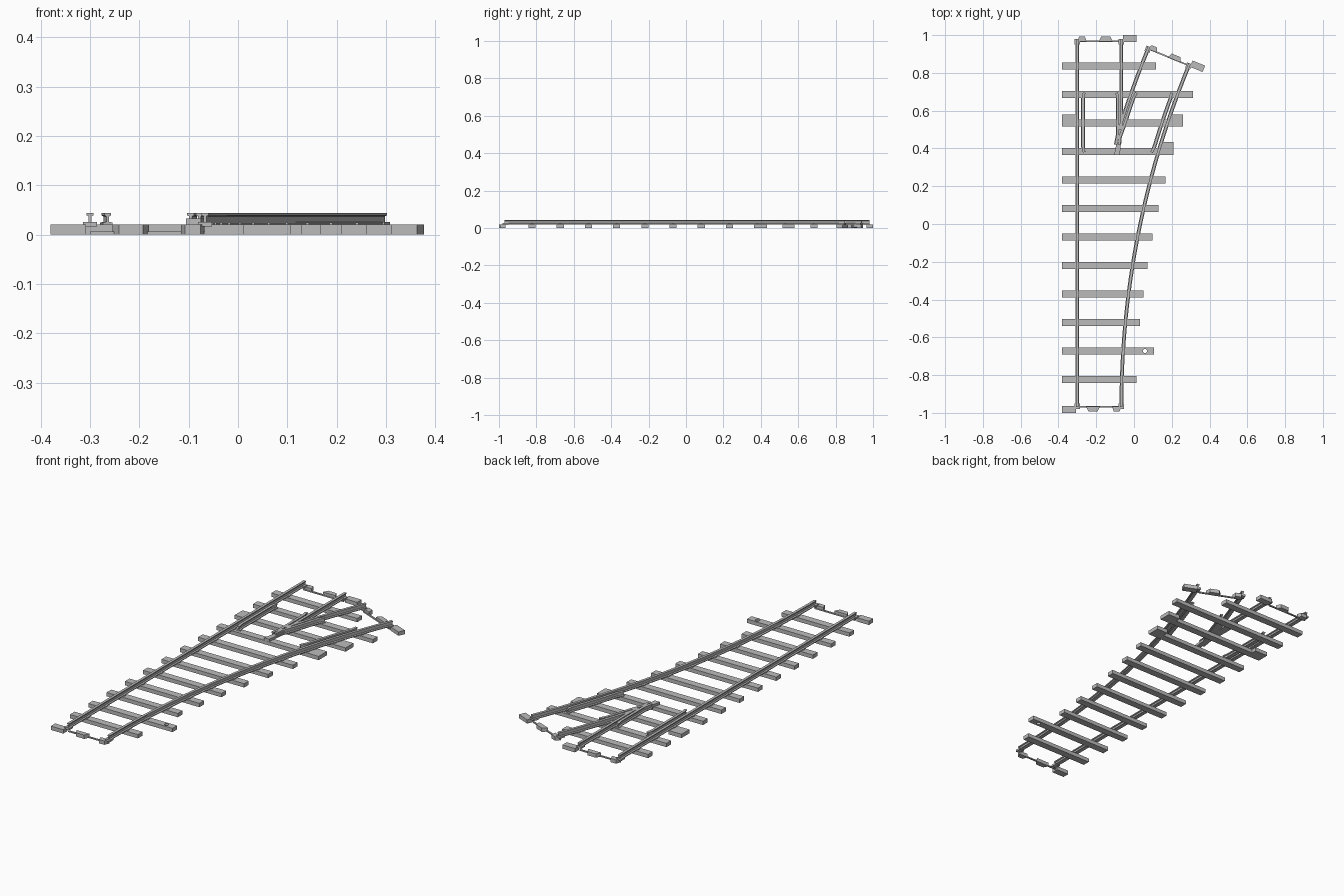
import bpy, bmesh, math
from mathutils import Matrix, Vector

cube = bpy.data.objects.get("Cube")
if cube:
    bpy.data.objects.remove(cube, do_unlink=True)

grey = bpy.data.materials.new("Mid grey")
grey.use_nodes = True
COLOUR = (0.5, 0.5, 0.5, 1)
grey.diffuse_color = COLOUR
grey.node_tree.nodes["Principled BSDF"].inputs["Base Color"].default_value = COLOUR

GAUGE = 0.233
LEFT_X = -0.30
RIGHT_X = LEFT_X + GAUGE
START, END = -0.97, 0.98
TIE_H = 0.02
TURN = math.radians(22.5)
RADIUS = 4.756
CENTRE = Vector((RIGHT_X + RADIUS, START))


def make(name, bm):
    bmesh.ops.recalc_face_normals(bm, faces=bm.faces)
    mesh = bpy.data.meshes.new(name)
    bm.to_mesh(mesh)
    bm.free()
    mesh.materials.append(grey)
    ob = bpy.data.objects.new(name, mesh)
    bpy.context.collection.objects.link(ob)
    return ob


def prism(name, outline, z0, z1, frame=Matrix()):
    """Extrude a plan outline upward, placed by a frame."""
    bm = bmesh.new()
    face = bm.faces.new([bm.verts.new((x, y, z0)) for x, y in outline])
    top = bmesh.ops.extrude_face_region(bm, geom=[face])["geom"]
    bmesh.ops.translate(bm, vec=(0, 0, z1 - z0),
                        verts=[v for v in top if isinstance(v, bmesh.types.BMVert)])
    bm.transform(frame)
    return make(name, bm)


def box(name, x0, x1, y0, y1, z0, z1, frame=Matrix()):
    return prism(name, [(x0, y0), (x1, y0), (x1, y1), (x0, y1)], z0, z1, frame)


# Rail cross-section: foot, web and head, mirrored about the middle
half = [(0.010, 0.020), (0.010, 0.024), (0.003, 0.026),
        (0.003, 0.037), (0.007, 0.039), (0.007, 0.044)]
SECTION = half + [(-x, z) for x, z in reversed(half)]


def rail(name, path):
    pts = [Vector(p) for p in path]
    bm = bmesh.new()
    rings = []
    for i, p in enumerate(pts):
        d = (pts[min(i + 1, len(pts) - 1)] - pts[max(i - 1, 0)]).normalized()
        rings.append([bm.verts.new((p.x + d.y * x, p.y - d.x * x, z)) for x, z in SECTION])
    n = len(SECTION)
    for a, b in zip(rings, rings[1:]):
        for k in range(n):
            bm.faces.new((a[k], a[(k + 1) % n], b[(k + 1) % n], b[k]))
    bm.faces.new(rings[0])
    bm.faces.new(rings[-1])
    return make(name, bm)


def arc_point(offset, y):
    """Point at height y on the curve, offset to the left of the outer rail."""
    r = RADIUS + offset
    return Vector((CENTRE.x - math.sqrt(r * r - (y - CENTRE.y) ** 2), y))


def arc(offset, y0, y1, steps=16):
    return [arc_point(offset, y0 + (y1 - y0) * i / steps) for i in range(steps + 1)]


def arc_end(offset):
    return CENTRE.y + (RADIUS + offset) * math.sin(TURN)


# Running rails
FROG_Y = 0.50
rail("left_stock_rail", [(LEFT_X, START), (LEFT_X, END)])
rail("curved_stock_rail", arc(0, START, arc_end(0), 24))
rail("straight_frog_rail", [(RIGHT_X, FROG_Y), (RIGHT_X, END)])
rail("curved_frog_rail", arc(GAUGE, FROG_Y, arc_end(GAUGE), 8))

# Check rails with flared ends
lo, hi, flare = 0.38, 0.695, 0.03
cx = LEFT_X + 0.030
rail("left_check_rail", [(cx + 0.006, lo), (cx, lo + flare), (cx, hi - flare), (cx + 0.006, hi)])
guard = arc(0.028, lo + flare, hi - flare, 6)
rail("curved_check_rail", [arc_point(0.034, lo)] + guard + [arc_point(0.034, hi)])

# Wing rails and wedge at the crossing
rail("left_wing_rail", [(-0.092, hi), (-0.086, hi - flare), (-0.086, 0.47), (-0.096, 0.42)])
rail("right_wing_rail", [arc_point(GAUGE - 0.025, hi), arc_point(GAUGE - 0.019, hi - flare),
                         arc_point(GAUGE - 0.019, 0.52), (-0.075, 0.46), (-0.078, 0.42)])
prism("crossing_wedge", [(-0.105, 0.365), (-0.075, 0.365), (-0.06, 0.52), (-0.075, 0.52)],
      TIE_H, 0.033)

# Sleepers, from front to back, by their right ends
TIE_LEFT, TIE_HALF = -0.38, 0.019
rights = [0.012, 0.106, 0.031, 0.05, 0.072, 0.097, 0.13, 0.167, 0.21, 0.26, 0.312, 0.116]
ties = []
for i, right in enumerate(rights):
    y = -0.823 + i * 0.1508
    ties.append(box(f"sleeper_{i + 1}", TIE_LEFT, right, y - TIE_HALF, y + TIE_HALF, 0, TIE_H))
    # Chairs holding each rail
    spots = [LEFT_X, arc_point(0, y).x]
    if y > FROG_Y:
        spots += [RIGHT_X, arc_point(GAUGE, y).x]
    for k, x in enumerate(spots):
        if x < right:
            box(f"chair_{i + 1}_{k + 1}", x - 0.014, x + 0.014, y - 0.007, y + 0.007, TIE_H, 0.025)

# Widened sleeper ends
box("left_sleeper_pad", TIE_LEFT, -0.305, 0.54, 0.58, 0, TIE_H)
box("right_sleeper_pad", 0.19, 0.26, 0.54, 0.58, 0, TIE_H)
box("crossing_sleeper_pad", 0.145, 0.21, 0.39, 0.433, 0, TIE_H)

# Pin hole in the long front sleeper
bm = bmesh.new()
bmesh.ops.create_cone(bm, cap_ends=True, segments=16, radius1=0.011, radius2=0.011, depth=0.1,
                      matrix=Matrix.Translation((0.058, -0.672, 0)))
cutter = make("hole_cutter", bm)
cutter.hide_render = True
cutter.hide_set(True)
cutter.display_type = 'WIRE'
cut = ties[1].modifiers.new("pin_hole", 'BOOLEAN')
cut.object = cutter
cut.solver = 'EXACT'


# Track ends: local origin at the left rail's end, +y pointing out of the track
def track_end(label, frame):
    box(label + "_tie_bar", 0, GAUGE, -0.016, -0.008, 0, 0.006, frame)
    for k, (x, w) in enumerate([(0.025, 0.024), (0.15, 0.037)]):
        prism(f"{label}_tab_{k + 1}",
              [(x - w, -0.014), (x + w, -0.014), (x + w * 0.65, 0.012), (x - w * 0.65, 0.012)],
              0, TIE_H, frame)
    box(label + "_half_sleeper", GAUGE + 0.008, GAUGE + 0.08, -0.016, 0.02, 0, TIE_H, frame)
    for k, x in enumerate((0, GAUGE)):
        box(f"{label}_joiner_{k + 1}", x - 0.014, x + 0.014, -0.03, 0, 0.016, 0.026, frame)


track_end("back", Matrix.Translation((LEFT_X, END, 0)))
track_end("front", Matrix.Translation((RIGHT_X, START - 0.01, 0)) @ Matrix.Rotation(math.pi, 4, 'Z'))
branch = arc_point(GAUGE, arc_end(GAUGE))
track_end("branch", Matrix.Translation((branch.x, branch.y, 0)) @ Matrix.Rotation(-TURN, 4, 'Z'))
